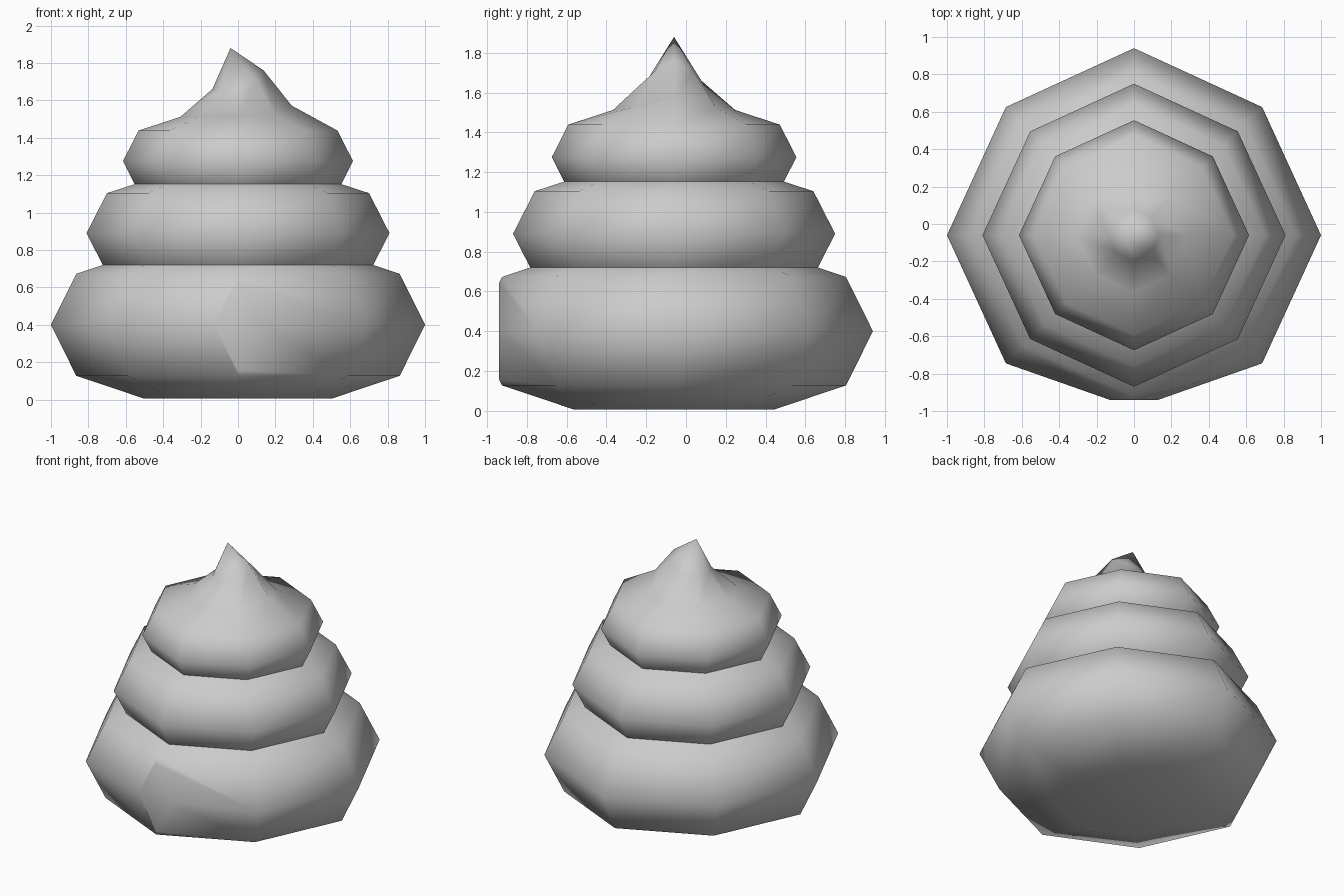
import bpy
import bmesh
from math import cos, sin, pi

SIDES = 8
CENTER_Y = -0.06
FRONT = -0.94

if "Cube" in bpy.data.objects:
    bpy.data.objects.remove(bpy.data.objects["Cube"], do_unlink=True)

grey = bpy.data.materials.new("plain_grey")
grey.use_nodes = True
colour = (0.6, 0.6, 0.6, 1)
grey.diffuse_color = colour
grey.node_tree.nodes["Principled BSDF"].inputs["Base Color"].default_value = colour


def add_ring(bm, radius, z, lift=0.0):
    """Octagonal ring with slightly drawn-in corners; lift raises its +x side."""
    verts = []
    for i in range(SIDES):
        a = 2 * pi * i / SIDES
        r = radius * (0.969 if i % 2 else 1)
        verts.append(bm.verts.new((r * cos(a), CENTER_Y + r * sin(a),
                                   z + lift * max(0, cos(a)) ** 2)))
    return verts


def bridge(bm, low, high):
    for i in range(SIDES):
        j = (i + 1) % SIDES
        bm.faces.new((low[i], low[j], high[j], high[i]))


def finish(bm, name):
    bmesh.ops.recalc_face_normals(bm, faces=bm.faces)
    mesh = bpy.data.meshes.new(name)
    bm.to_mesh(mesh)
    bm.free()
    mesh.materials.append(grey)
    mesh.shade_smooth()
    bpy.context.collection.objects.link(bpy.data.objects.new(name, mesh))


def tier(radius, z, half):
    """Squashed round tier, open at the top."""
    bm = bmesh.new()
    profile = [(0.5, -1), (0.865, -0.69), (1, 0), (0.865, 0.69), (0.5, 1)]
    rings = [add_ring(bm, radius * r, z + half * h) for r, h in profile]
    for low, high in zip(rings, rings[1:]):
        bridge(bm, low, high)
    bm.faces.new(rings[0])
    return bm, rings[-1]


# Bottom tier, with the front corner pressed flat
bm, top = tier(1.0, 0.4, 0.395)
bm.faces.new(top)
cut = bmesh.ops.bisect_plane(bm, geom=bm.verts[:] + bm.edges[:] + bm.faces[:],
                             plane_co=(0, FRONT, 0), plane_no=(0, -1, 0),
                             clear_outer=True)
rim = [e for e in cut["geom_cut"] if isinstance(e, bmesh.types.BMEdge)]
bmesh.ops.holes_fill(bm, edges=rim, sides=0)
for v in bm.verts:
    if v.co.y < FRONT + 0.005 and abs(v.co.x) > 0.13:
        v.co.x = 0.13 if v.co.x > 0 else -0.13
finish(bm, "bottom_tier")

# Middle tier
bm, top = tier(0.81, 0.89, 0.31)
bm.faces.new(top)
finish(bm, "middle_tier")

# Top tier, drawn up into a leaning tip
bm, top = tier(0.615, 1.275, 0.237)
for v in top:
    side = max(0, v.co.x / 0.308)
    v.co.z += 0.06 * side ** 4
    v.co.x -= 0.02 * side
neck = add_ring(bm, 0.137, 1.66, 0.1)
bridge(bm, top, neck)
tip = bm.verts.new((-0.04, CENTER_Y, 1.88))
for i in range(SIDES):
    bm.faces.new((neck[i], neck[(i + 1) % SIDES], tip))
finish(bm, "top_tier_with_tip")
